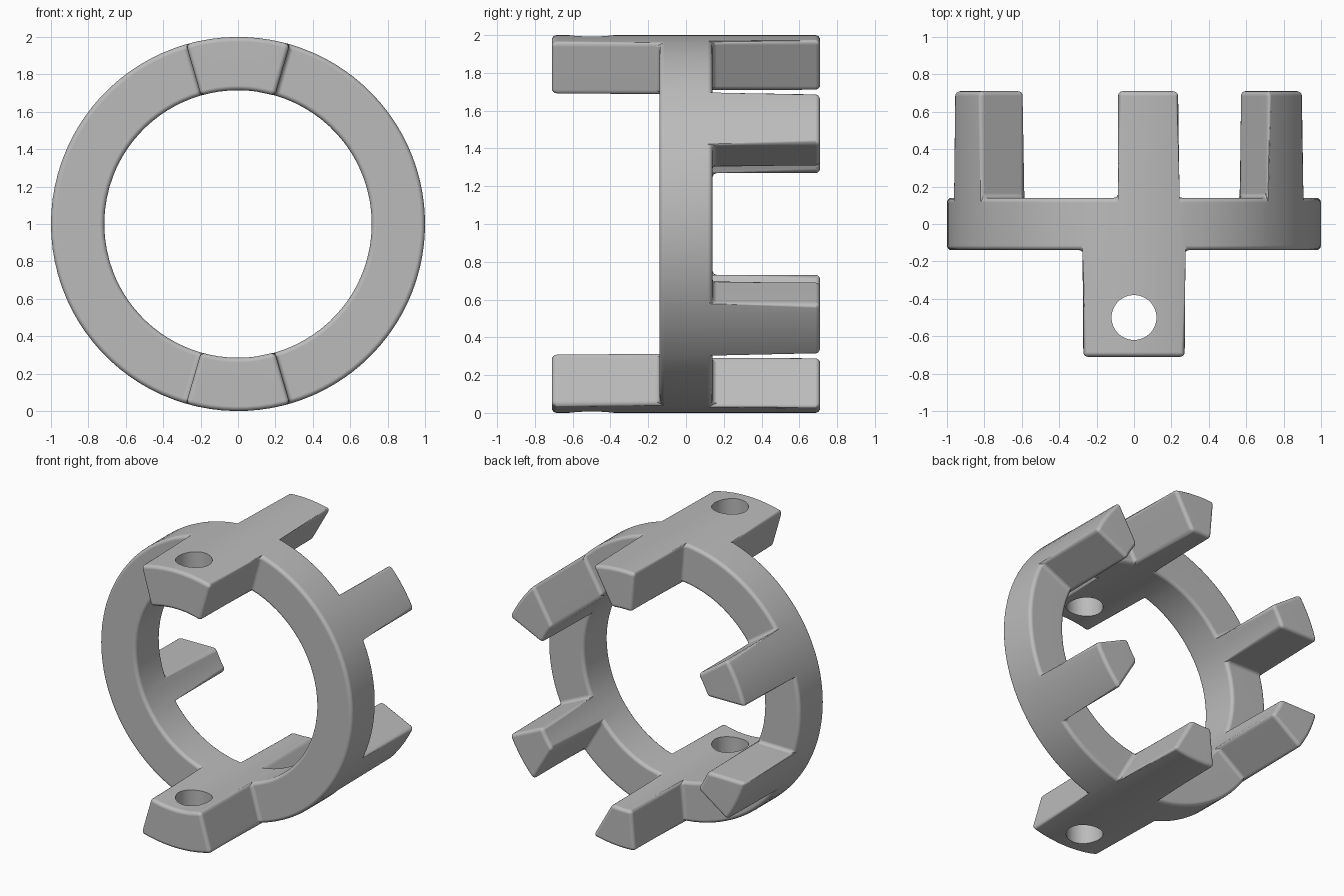
import bpy, bmesh, math

cube = bpy.data.objects.get("Cube")
if cube:
    bpy.data.objects.remove(cube)

R_OUT, R_IN = 1.0, 0.715
LAYERS = [-0.71, -0.14, 0.14, 0.71]      # front lugs, ring, back teeth
LUG = 16.1                               # half angle of a front lug
ROUND = 0.025

grey = bpy.data.materials.new("plain_grey")
grey.use_nodes = True
grey.diffuse_color = (0.5, 0.5, 0.5, 1)
grey.node_tree.nodes["Principled BSDF"].inputs["Base Color"].default_value = (0.5, 0.5, 0.5, 1)

# Back teeth: three mirrored pairs; each tooth has a radial side and a slanted side.
# Breaks hold (outer angle, inner angle), clockwise from the top.
teeth, breaks = [], []
for turn in (0, 120, 240):
    for pair in ([(-5, -5), (14.2, 7.9)], [(45.8, 52.1), (65, 65)]):
        tooth = [(o + turn, i + turn) for o, i in pair]
        teeth.append((tooth[0][0], tooth[1][0]))
        breaks += tooth
for a in (-LUG, LUG, 180 - LUG, 180 + LUG):
    breaks.append((a, a))
breaks = sorted((o + 360, i + 360) if o < 0 else (o, i) for o, i in breaks)

# Subdivide between breaks into small angular steps
steps = []
for k, (o0, i0) in enumerate(breaks):
    o1, i1 = breaks[(k + 1) % len(breaks)]
    if o1 < o0:
        o1, i1 = o1 + 360, i1 + 360
    n = max(1, round((o1 - o0) / 3.9))
    steps += [(o0 + (o1 - o0) * j / n, i0 + (i1 - i0) * j / n) for j in range(n)]
N = len(steps)


def inside(angle, start, end):
    return (angle - start) % 360 < (end - start)


def solid(cell, layer):
    if layer not in (0, 1, 2):
        return False
    if layer == 1:
        return True
    a = steps[cell % N][0]
    b = steps[(cell + 1) % N][0]
    mid = a + ((b - a) % 360) / 2
    if layer == 0:
        return inside(mid, -LUG, LUG) or inside(mid, 180 - LUG, 180 + LUG)
    return any(inside(mid, s, e) for s, e in teeth)


# Ring with lugs and teeth as one skin
bm = bmesh.new()
cache = {}


def vert(step, level, outer):
    key = (step % N, level, outer)
    if key not in cache:
        a = math.radians(steps[step % N][0 if outer else 1])
        r = R_OUT if outer else R_IN
        cache[key] = bm.verts.new((r * math.sin(a), LAYERS[level], 1 + r * math.cos(a)))
    return cache[key]


def face(*keys):
    bm.faces.new([vert(*k) for k in keys])


for c in range(N):
    for l in range(3):
        if not solid(c, l):
            continue
        for outer in (True, False):
            face((c, l, outer), (c + 1, l, outer), (c + 1, l + 1, outer), (c, l + 1, outer))
        for neighbour, s in ((c - 1, c), (c + 1, c + 1)):
            if not solid(neighbour, l):
                face((s, l, True), (s, l + 1, True), (s, l + 1, False), (s, l, False))
        for neighbour, level in ((l - 1, l), (l + 1, l + 1)):
            if not solid(c, neighbour):
                face((c, level, True), (c + 1, level, True), (c + 1, level, False), (c, level, False))

bmesh.ops.recalc_face_normals(bm, faces=bm.faces)
bmesh.ops.dissolve_limit(bm, angle_limit=0.01, verts=bm.verts, edges=bm.edges)

# Rounded edges and small fillets in the inner corners
sharp = [e for e in bm.edges if e.calc_face_angle(0) > math.radians(30)]
bmesh.ops.bevel(bm, geom=sharp, offset=ROUND, offset_type='OFFSET', segments=4,
                profile=0.5, affect='EDGES', clamp_overlap=False)
bmesh.ops.recalc_face_normals(bm, faces=bm.faces)
mesh = bpy.data.meshes.new("coupling_ring")
bm.to_mesh(mesh)
bm.free()
mesh.materials.append(grey)
ring = bpy.data.objects.new("coupling_ring", mesh)
bpy.context.collection.objects.link(ring)

# Pin holes through both lugs
bpy.ops.mesh.primitive_cylinder_add(vertices=48, radius=0.12, depth=2.4, location=(0, -0.5, 1))
cutter = bpy.context.object
cutter.name = "pin_hole_cutter"
cutter.hide_render = True
cutter.data.materials.append(grey)

bpy.ops.object.select_all(action='DESELECT')
ring.select_set(True)
bpy.context.view_layer.objects.active = ring
hole = ring.modifiers.new("pin_holes", 'BOOLEAN')
hole.operation = 'DIFFERENCE'
hole.solver = 'EXACT'
hole.object = cutter
bpy.ops.object.modifier_apply(modifier=hole.name)
bpy.data.objects.remove(cutter)

# Smooth curves with flat faces kept flat
bpy.ops.object.shade_smooth_by_angle(angle=math.radians(35))
weighted = ring.modifiers.new("flat_faces", 'WEIGHTED_NORMAL')
weighted.keep_sharp = True
